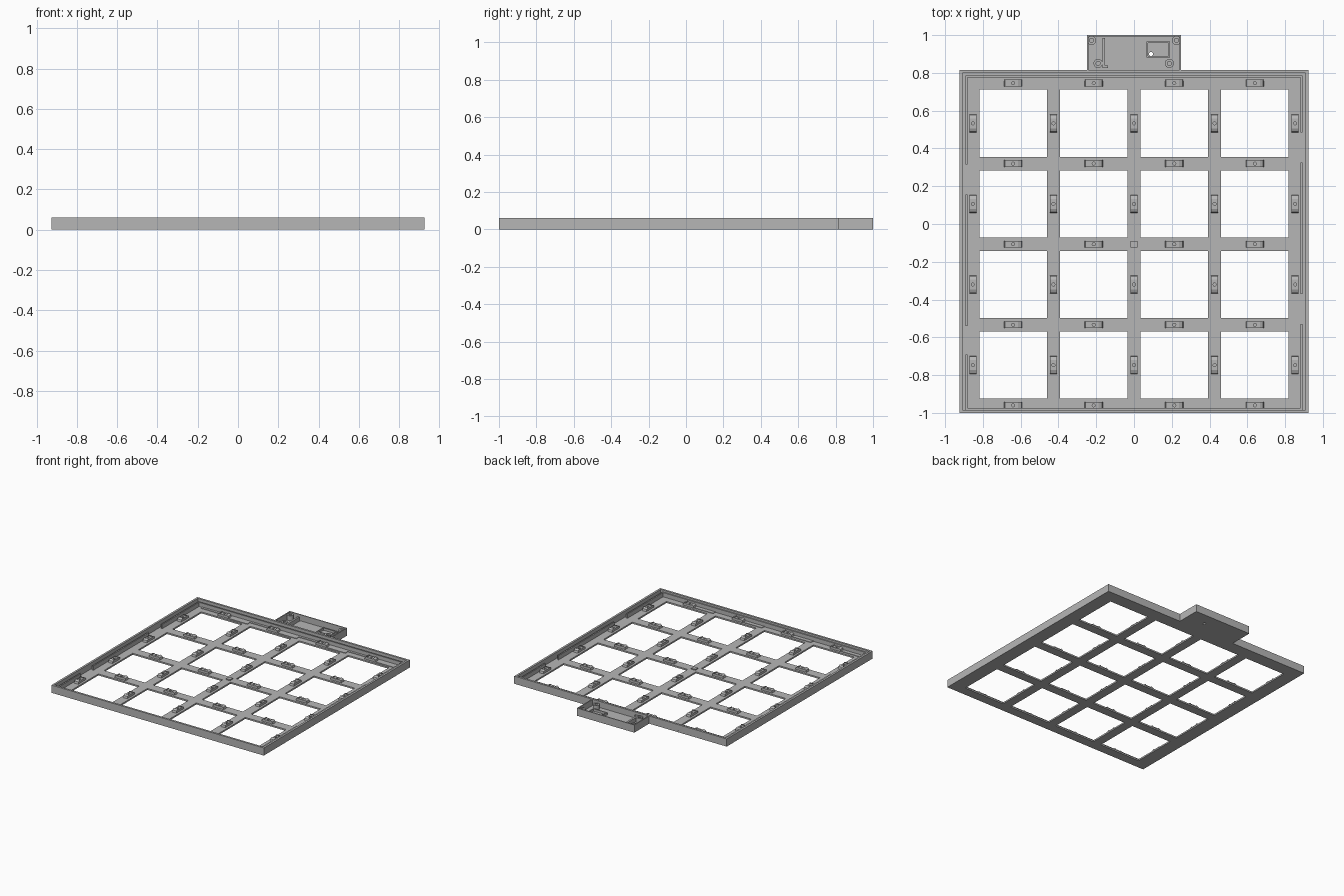
import bpy, bmesh, math
from mathutils import Matrix

if "Cube" in bpy.data.objects:
    bpy.data.objects.remove(bpy.data.objects["Cube"], do_unlink=True)

grey = bpy.data.materials.new("plain grey")
grey.use_nodes = True
colour = (0.47, 0.47, 0.47, 1)
grey.diffuse_color = colour
grey.node_tree.nodes["Principled BSDF"].inputs["Base Color"].default_value = colour


def finish(name, bm):
    bmesh.ops.recalc_face_normals(bm, faces=bm.faces)
    mesh = bpy.data.meshes.new(name)
    bm.to_mesh(mesh)
    bm.free()
    mesh.materials.append(grey)
    ob = bpy.data.objects.new(name, mesh)
    bpy.context.collection.objects.link(ob)
    return ob


def add_box(bm, x0, x1, y0, y1, z0, z1):
    m = Matrix.Translation(((x0 + x1) / 2, (y0 + y1) / 2, (z0 + z1) / 2))
    bmesh.ops.create_cube(bm, size=1, matrix=m @ Matrix.Diagonal((x1 - x0, y1 - y0, z1 - z0, 1)))


def boxes(name, items):
    bm = bmesh.new()
    for b in items:
        add_box(bm, *b)
    return finish(name, bm)


def slab(name, xs, ys, is_hole, z0, z1):
    """Flat plate on a grid of cuts, leaving out the cells that are holes."""
    bm = bmesh.new()
    v = [[bm.verts.new((x, y, z0)) for y in ys] for x in xs]
    for i in range(len(xs) - 1):
        for j in range(len(ys) - 1):
            if not is_hole(i, j):
                bm.faces.new((v[i][j], v[i + 1][j], v[i + 1][j + 1], v[i][j + 1]))
    bmesh.ops.delete(bm, geom=[p for p in bm.verts if not p.link_faces], context="VERTS")
    ext = bmesh.ops.extrude_face_region(bm, geom=bm.faces[:], use_keep_orig=True)
    for p in ext["geom"]:
        if isinstance(p, bmesh.types.BMVert):
            p.co.z = z1
    return finish(name, bm)


def drill(ob, x, y, z0, z1, r):
    bm = bmesh.new()
    bmesh.ops.create_cone(bm, cap_ends=True, segments=20, radius1=r, radius2=r, depth=z1 - z0,
                          matrix=Matrix.Translation((x, y, (z0 + z1) / 2)))
    cutter = finish("hole_cutter", bm)
    cutter.hide_render = True
    mod = ob.modifiers.new("hole", "BOOLEAN")
    mod.operation, mod.object, mod.solver = "DIFFERENCE", cutter, "EXACT"
    bpy.context.view_layer.objects.active = ob
    bpy.ops.object.modifier_apply(modifier="hole")
    bpy.data.objects.remove(cutter, do_unlink=True)


HX, Y0, Y1, H, FLOOR = 0.925, -1.0, 0.815, 0.06, 0.012
PITCH, OPEN, YC = 0.4265, 0.178, -0.107
cells = [-1.5 * PITCH, -0.5 * PITCH, 0.5 * PITCH, 1.5 * PITCH]
lines = [k * PITCH for k in range(-2, 3)]

# Lattice floor with sixteen square openings
xs = [-HX] + [c + s for c in cells for s in (-OPEN, OPEN)] + [HX]
ys = [Y0] + [YC + c + s for c in cells for s in (-OPEN, OPEN)] + [Y1]
slab("lattice_floor", xs, ys, lambda i, j: i % 2 and j % 2, 0, FLOOR)

# Outer wall
W = 0.016
slab("outer_wall", [-HX, -HX + W, HX - W, HX], [Y0, Y0 + W, Y1 - W, Y1],
     lambda i, j: i == 1 and j == 1, FLOOR, H)

# Inner rib, broken by gaps on both sides
RX, RT, RZ = 0.892, 0.01, 0.045
RY0, RY1 = -0.985, 0.785
ribs = [(-RX, RX, RY1 - RT, RY1, FLOOR, RZ), (-RX, RX, RY0, RY0 + RT, FLOOR, RZ)]
for x0, spans in ((-RX, ((RY0, -0.69), (-0.54, 0.155), (0.315, RY1))),
                  (RX - RT, ((RY0, -0.53), (-0.37, 0.325), (0.485, RY1)))):
    ribs += [(x0, x0 + RT, a, b, FLOOR, RZ) for a, b in spans]
boxes("inner_rib", ribs)

# Low stepped strips along the front and back margins
strips = []
for c in cells:
    strips += [(c - 0.213, c + 0.05, 0.757, RY1, FLOOR, FLOOR + 0.004),
               (c + 0.05, c + 0.213, 0.725, RY1, FLOOR, FLOOR + 0.004),
               (c - 0.213, c - 0.05, RY0, -0.945, FLOOR, FLOOR + 0.004)]
boxes("margin_strip", strips)

# Clip: a ramped block with a small screw hole
bm = bmesh.new()
profile = [(-0.048, 0), (-0.044, 0.016), (-0.026, 0.024), (-0.026, 0.018),
           (0.026, 0.018), (0.026, 0.024), (0.044, 0.016), (0.048, 0)]
face = bm.faces.new([bm.verts.new((x, -0.018, FLOOR + z)) for x, z in profile])
ext = bmesh.ops.extrude_face_region(bm, geom=[face], use_keep_orig=True)
bmesh.ops.translate(bm, vec=(0, 0.036, 0),
                    verts=[p for p in ext["geom"] if isinstance(p, bmesh.types.BMVert)])
clip = finish("clip", bm)
drill(clip, 0, 0, FLOOR + 0.006, FLOOR + 0.05, 0.008)


def place_clip(x, y, turn):
    ob = bpy.data.objects.new("clip", clip.data)
    ob.location = (x, y, 0)
    ob.rotation_euler.z = turn
    bpy.context.collection.objects.link(ob)


for c in cells:
    for k in lines:
        place_clip(c, YC + k, 0)
        place_clip(k, YC + c, math.pi / 2)
bpy.data.objects.remove(clip, do_unlink=True)
boxes("centre_pad", [(-0.018, 0.018, YC - 0.018, YC + 0.018, FLOOR, FLOOR + 0.008)])

# Rear tray: floor with a through hole, and thin walls
BX, BY = 0.25, 1.0
tray = boxes("tray_floor", [(-BX, BX, Y1, BY, 0, FLOOR)])
drill(tray, 0.09, 0.9, -0.02, 0.05, 0.011)
boxes("tray_wall", [(-BX, -BX + 0.008, Y1, BY, FLOOR, H), (BX - 0.008, BX, Y1, BY, FLOOR, H),
                    (-BX + 0.008, BX - 0.008, BY - 0.008, BY, FLOOR, H)])

# Raised frame around the through hole
slab("socket_frame", [0.066, 0.074, 0.182, 0.19], [0.882, 0.89, 0.957, 0.965],
     lambda i, j: i == 1 and j == 1, FLOOR, 0.03)

# Upright divider with a short foot
boxes("tray_divider", [(-0.168, -0.153, 0.825, 0.985, FLOOR, 0.045),
                       (-0.153, -0.138, 0.825, 0.838, FLOOR, 0.045)])

# Screw posts, with corner fillers behind the rear pair
for x, y in ((-0.225, 0.972), (0.225, 0.972), (-0.19, 0.85), (0.187, 0.85)):
    bm = bmesh.new()
    bmesh.ops.create_cone(bm, cap_ends=True, segments=24, radius1=0.024, radius2=0.024,
                          depth=0.038, matrix=Matrix.Translation((x, y, FLOOR + 0.019)))
    post = finish("screw_post", bm)
    drill(post, x, y, FLOOR + 0.004, H, 0.011)
    post.select_set(True)
    bpy.context.view_layer.objects.active = post
    bpy.ops.object.shade_smooth_by_angle()
    post.select_set(False)
